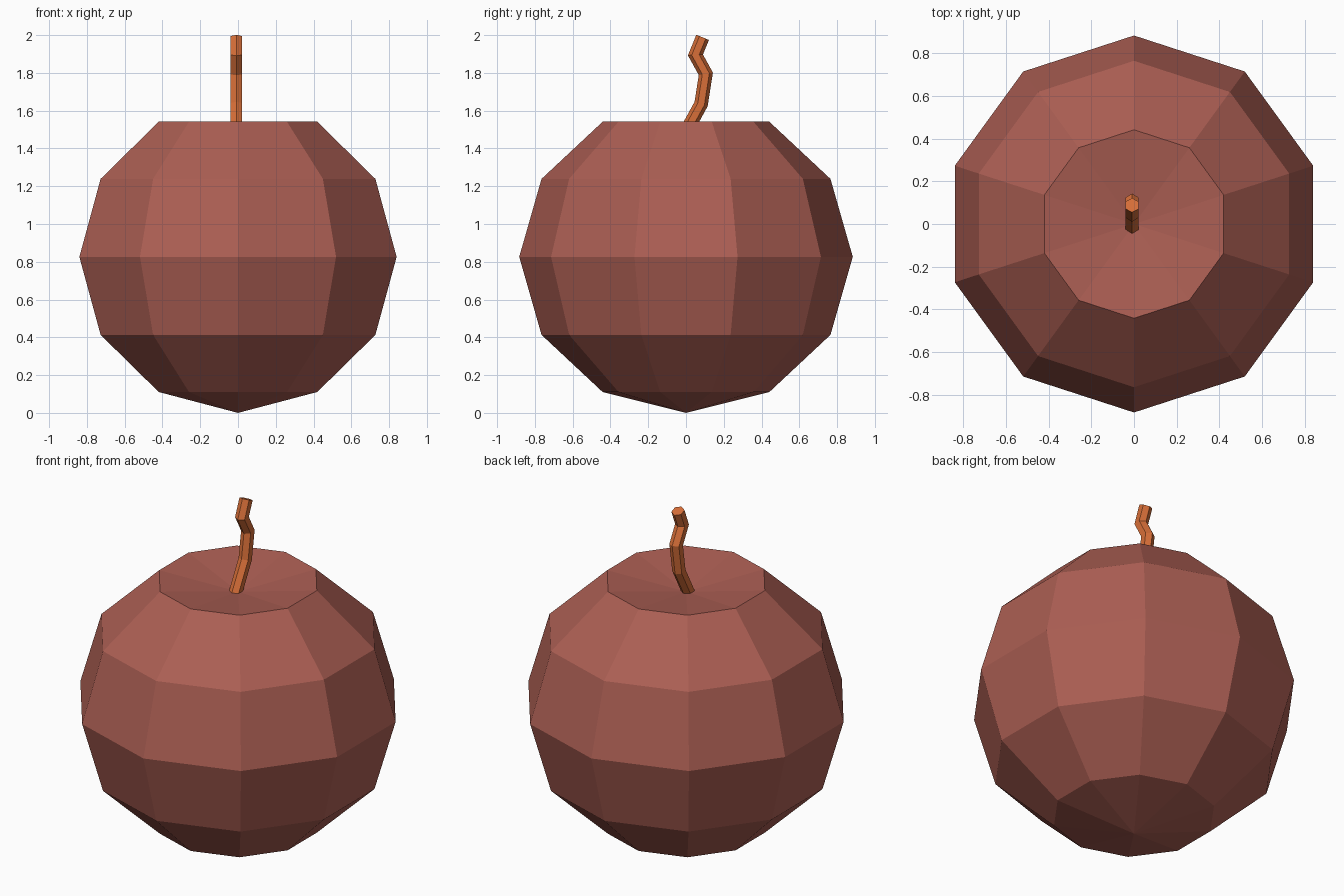
import bpy, bmesh, math
from mathutils import Vector

cube = bpy.data.objects.get("Cube")
if cube:
    bpy.data.objects.remove(cube)


def make_material(name, color):
    mat = bpy.data.materials.new(name)
    mat.use_nodes = True
    mat.diffuse_color = color
    mat.node_tree.nodes["Principled BSDF"].inputs["Base Color"].default_value = color
    return mat


def loft(name, rings, mat, bottom=None, top=None):
    """Bridge matching rings; close each end with a fan to a point or one face."""
    bm = bmesh.new()
    loops = [[bm.verts.new(p) for p in ring] for ring in rings]
    n = len(loops[0])
    for a, b in zip(loops, loops[1:]):
        for i in range(n):
            j = (i + 1) % n
            bm.faces.new((a[i], a[j], b[j], b[i]))
    for loop, tip in ((loops[0], bottom), (loops[-1], top)):
        if tip is None:
            bm.faces.new(loop)
        else:
            v = bm.verts.new(tip)
            for i in range(n):
                bm.faces.new((loop[i], loop[(i + 1) % n], v))
    bmesh.ops.recalc_face_normals(bm, faces=bm.faces)
    mesh = bpy.data.meshes.new(name)
    bm.to_mesh(mesh)
    bm.free()
    mesh.materials.append(mat)
    obj = bpy.data.objects.new(name, mesh)
    bpy.context.collection.objects.link(obj)
    return obj


skin = make_material("russet red skin", (0.41, 0.113, 0.087, 1))
bark = make_material("orange brown stem", (0.68, 0.158, 0.04, 1))

# Fruit: ten-sided low-poly ball with a shallow dent at the top
SIDES, RADIUS, HALF = 10, 0.883, 0.826
rings = []
for lat in (-60, -30, 0, 30, 60):
    r = RADIUS * math.cos(math.radians(lat))
    z = HALF + HALF * math.sin(math.radians(lat))
    rings.append([(r * math.sin(math.tau * i / SIDES),
                   r * math.cos(math.tau * i / SIDES), z) for i in range(SIDES)])
loft("fruit_body", rings, skin, bottom=(0, 0, 0), top=(0, 0, 1.475))

# Stem: crooked six-sided twig with mitred bends
path = [Vector((-0.009, y, z)) for y, z in
        ((-0.016, 1.46), (0.08, 1.635), (0.105, 1.795), (0.05, 1.895), (0.088, 1.988))]
dirs = [(b - a).normalized() for a, b in zip(path, path[1:])]
side = Vector((1, 0, 0))
rings = []
for k, p in enumerate(path):
    d_in, d_out = dirs[max(k - 1, 0)], dirs[min(k, len(dirs) - 1)]
    along = (d_in + d_out).normalized()
    across = along.cross(side) / along.dot(d_in)
    rings.append([p + 0.036 * (side * math.sin(math.tau * i / 6)
                               + across * math.cos(math.tau * i / 6)) for i in range(6)])
loft("stem", rings, bark)
